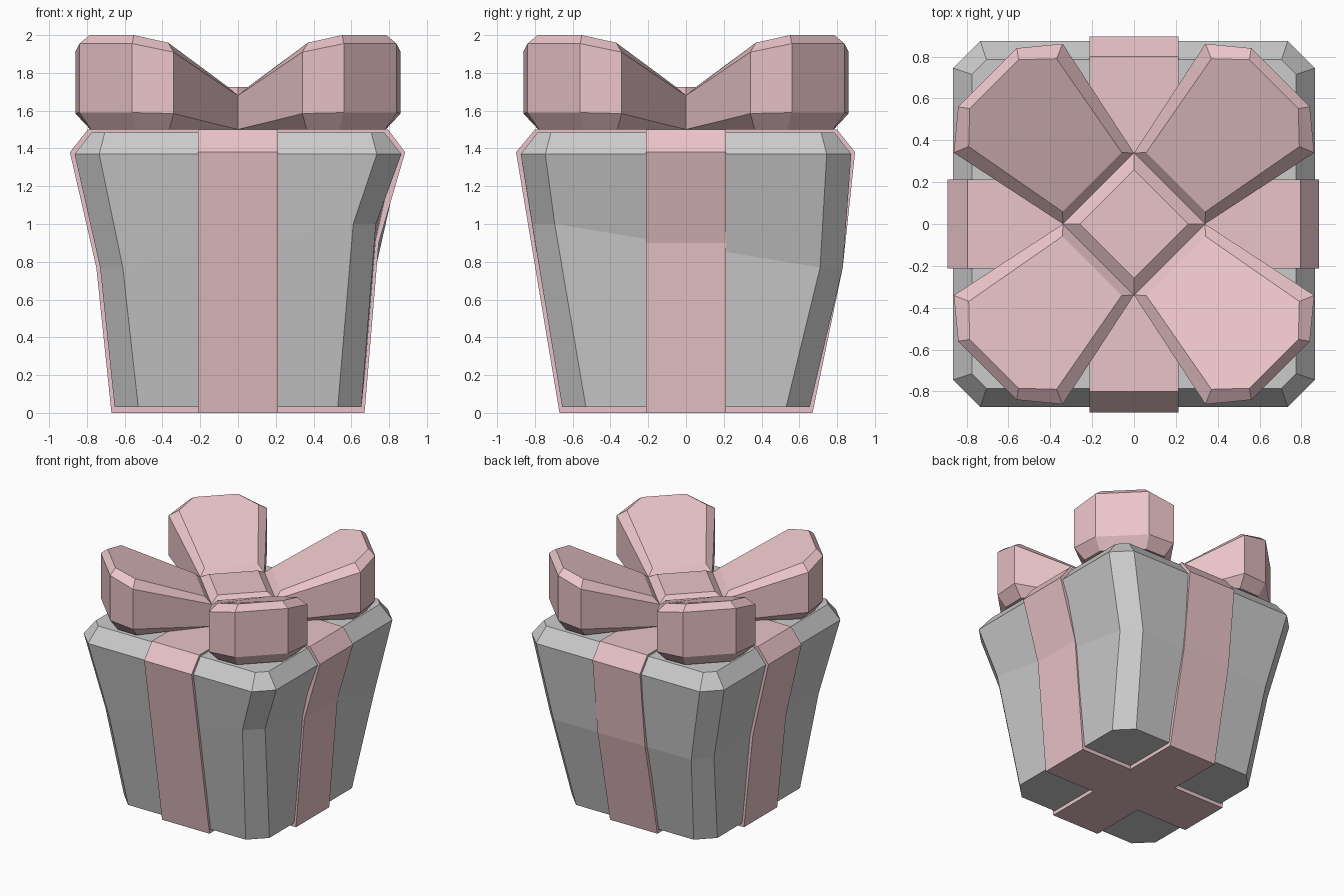
import bpy, bmesh
from math import sqrt, pi

if "Cube" in bpy.data.objects:
    bpy.data.objects.remove(bpy.data.objects["Cube"])

pink = bpy.data.materials.new("ribbon_pink")
pink.diffuse_color = (0.82, 0.55, 0.58, 1)
pink.use_nodes = True
pink.node_tree.nodes["Principled BSDF"].inputs["Base Color"].default_value = pink.diffuse_color


def make(name, verts, faces, mat=None):
    me = bpy.data.meshes.new(name)
    me.from_pydata(verts, [], faces)
    bm = bmesh.new()
    bm.from_mesh(me)
    bmesh.ops.recalc_face_normals(bm, faces=bm.faces)
    bm.to_mesh(me)
    bm.free()
    ob = bpy.data.objects.new(name, me)
    bpy.context.collection.objects.link(ob)
    if mat:
        me.materials.append(mat)
    return ob


def loft(name, rings, mat=None, skip=(), bottom=True):
    """Join stacked rings into a capped skin; skip holds (ring, side) pairs left open."""
    n = len(rings[0])
    verts = [p for r in rings for p in r]
    faces = [(k*n + i, k*n + (i+1) % n, (k+1)*n + (i+1) % n, (k+1)*n + i)
             for k in range(len(rings) - 1) for i in range(n) if (k, i) not in skip]
    if bottom:
        faces.append(tuple(range(n))[::-1])
    faces.append(tuple(range(len(verts) - n, len(verts))))
    return make(name, verts, faces, mat)


# Box: square with chamfered corners, flaring up, with an uneven crease around it
def chamfered(corners, c):
    ring = []
    for i, (x, y, z) in enumerate(corners):
        sx, sy = (1 if x > 0 else -1), (1 if y > 0 else -1)
        a, b = (x - sx*c, y, z), (x, y - sy*c, z)
        ring += [a, b] if i % 2 == 0 else [b, a]
    return ring


def square(x, y, z):
    return [(x, -y, z), (x, y, z), (-x, y, z), (-x, -y, z)]


crease = [(0.73, -0.815, 1.0), (0.73, 0.83, 0.77), (-0.72, 0.79, 0.75), (-0.73, -0.78, 0.77)]
loft("gift_box", [chamfered(square(0.653, 0.655, 0.03), 0.125),
                  chamfered(crease, 0.12),
                  chamfered(square(0.865, 0.875, 1.37), 0.13),
                  chamfered(square(0.775, 0.785, 1.485), 0.07)])


# Ribbon bands: closed strips wrapped around the box
def band(name, axis, profile):
    n, w = len(profile), 0.213
    verts = []
    for s in (-w, w):
        verts += [(u, s, z) if axis == 'X' else (s, u, z) for u, z in profile]
    faces = [(i, (i+1) % n, n + (i+1) % n, n + i) for i in range(n)]
    ob = make(name, verts, faces, pink)
    mod = ob.modifiers.new("thickness", 'SOLIDIFY')
    mod.thickness, mod.offset, mod.use_even_offset = 0.035, -1, True


band("ribbon_side_to_side", 'X', [(-0.67, 0), (0.67, 0), (0.745, 0.9), (0.885, 1.38),
                                  (0.795, 1.5), (-0.795, 1.5), (-0.89, 1.38), (-0.75, 0.77)])
band("ribbon_front_to_back", 'Y', [(-0.67, 0), (0.67, 0), (0.83, 0.77), (0.895, 1.38),
                                   (0.8, 1.5), (-0.8, 1.5), (-0.9, 1.38), (-0.825, 0.93)])

# Bow loops: half outlines as (distance along diagonal, half width, height)
halves = [[(0.245, 0.235, 1.5), (0.81, 0.295, 1.5), (0.93, 0.17, 1.5)],
          [(0.24, 0.24, 1.5), (0.85, 0.368, 1.585), (0.99, 0.198, 1.59)],
          [(0.24, 0.24, 1.68), (0.85, 0.368, 1.91), (0.99, 0.198, 1.955)],
          [(0.283, 0.2, 1.73), (0.82, 0.297, 1.96), (0.945, 0.165, 2.0)]]
rings = [[(d, -w, z) for d, w, z in h] + [(d, w, z) for d, w, z in reversed(h)] for h in halves]
for k in range(4):
    loop = loft(f"bow_loop_{k + 1}", rings, pink, skip={(0, 5), (1, 5)})
    loop.rotation_euler.z = pi/4 + k*pi/2

# Bow knot: bevelled diamond in the middle
loft("bow_knot", [[(r, 0, z), (0, r, z), (-r, 0, z), (0, -r, z)]
                  for r, z in ((0.34, 1.68), (0.26, 1.725))], pink, bottom=False)
